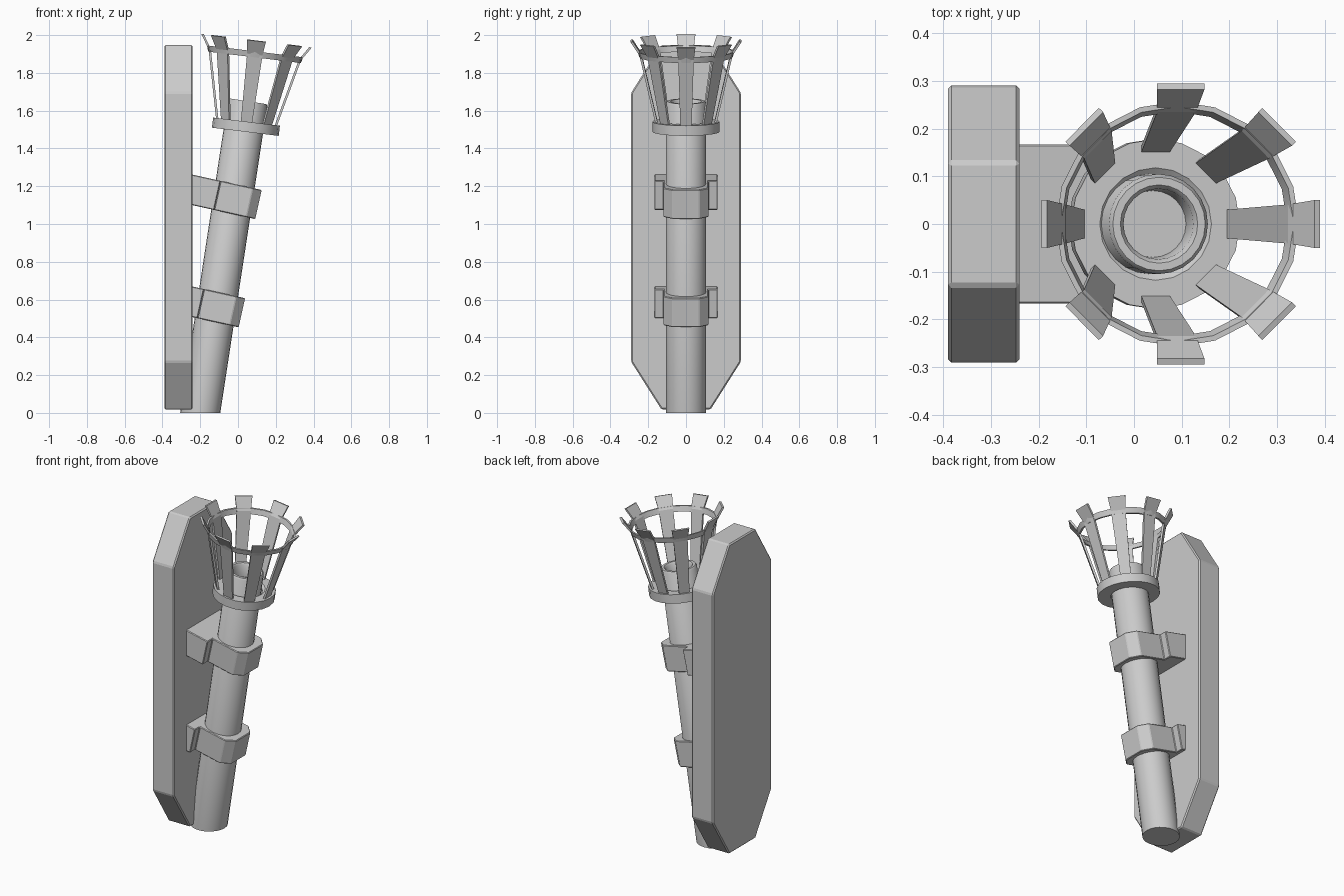
import bpy, bmesh
from math import radians, cos, sin, pi, tan
from mathutils import Matrix, Vector

if "Cube" in bpy.data.objects:
    bpy.data.objects.remove(bpy.data.objects["Cube"])

SHAFT_TILT = radians(8.7)
BASKET_TILT = radians(7)
BASE = Vector((-0.2, 0, 0))


def axis_point(z):
    return Vector((BASE.x + z * tan(SHAFT_TILT), 0, z))


def finish(name, bm, matrix=Matrix(), smooth=None, bevel=0):
    bm.transform(matrix)
    bmesh.ops.recalc_face_normals(bm, faces=bm.faces)
    mesh = bpy.data.meshes.new(name)
    bm.to_mesh(mesh)
    bm.free()
    ob = bpy.data.objects.new(name, mesh)
    bpy.context.collection.objects.link(ob)
    if bevel:
        mod = ob.modifiers.new("Bevel", "BEVEL")
        mod.width, mod.segments = bevel, 1
    if smooth:
        bpy.ops.object.select_all(action="DESELECT")
        ob.select_set(True)
        bpy.context.view_layer.objects.active = ob
        bpy.ops.object.shade_smooth_by_angle(angle=radians(smooth))
    return ob


def prism(points, offset):
    """Extrude a closed polygon along an offset vector."""
    bm = bmesh.new()
    face = bm.faces.new([bm.verts.new(p) for p in points])
    ext = bmesh.ops.extrude_face_region(bm, geom=[face])
    bmesh.ops.translate(bm, vec=offset,
                        verts=[v for v in ext["geom"] if isinstance(v, bmesh.types.BMVert)])
    return bm


def lathe(profile, sides, closed=False):
    """Turn (radius, height) points about z; open profiles get capped ends."""
    bm = bmesh.new()
    rings = [[bm.verts.new((r * cos(2 * pi * i / sides), r * sin(2 * pi * i / sides), h))
              for i in range(sides)] for r, h in profile]
    pairs = list(zip(rings, rings[1:]))
    if closed:
        pairs.append((rings[-1], rings[0]))
    else:
        bm.faces.new(rings[0])
        bm.faces.new(rings[-1])
    for a, b in pairs:
        for i in range(sides):
            j = (i + 1) % sides
            bm.faces.new((a[i], a[j], b[j], b[i]))
    return bm


# Wall plate with clipped corners
half = [(0.13, 0.018), (0.29, 0.27), (0.29, 1.695), (0.13, 1.948)]
outline = half + [(-y, z) for y, z in reversed(half)]
finish("wall_plate", prism([(-0.39, y, z) for y, z in outline], (0.15, 0, 0)), bevel=0.007)

# Leaning shaft with a hollow top, cut level at the bottom
bm = lathe([(0.105, -0.1), (0.105, 1.66), (0.098, 1.669), (0.082, 1.669),
            (0.074, 1.66), (0.07, 1.585)], 24)
bm.transform(Matrix.Translation(BASE) @ Matrix.Rotation(SHAFT_TILT, 4, "Y"))
cut = bmesh.ops.bisect_plane(bm, geom=bm.verts[:] + bm.edges[:] + bm.faces[:],
                             plane_co=(0, 0, 0), plane_no=(0, 0, 1), clear_inner=True)
bmesh.ops.holes_fill(bm, edges=[e for e in bm.edges if e.is_boundary])
finish("shaft", bm, smooth=40)

# Clamps holding the shaft to the plate
for name, z in (("lower_clamp", 0.56), ("upper_clamp", 1.133)):
    centre = axis_point(z)
    back = -0.30 - centre.x
    side = [(back, 0.167), (-0.085, 0.167), (-0.085, 0.118), (0.09, 0.118), (0.138, 0.07)]
    ring = side + [(x, -y) for x, y in reversed(side)]
    finish(name, prism([(x, y, -0.079) for x, y in ring], (0, 0, 0.158)),
           Matrix.Translation(centre) @ Matrix.Rotation(radians(12.5), 4, "Y"), bevel=0.004)

# Basket frame: collar at the foot, hoop near the top
frame = Matrix.Translation(Vector((0.042, 0, 1.515))) @ Matrix.Rotation(BASKET_TILT, 4, "Y")
finish("basket_collar", lathe([(0.103, -0.027), (0.178, -0.027), (0.178, 0.027), (0.118, 0.027),
                               (0.103, 0.015)], 20, closed=True), frame, smooth=30)
finish("basket_hoop", lathe([(0.247, 0.37), (0.257, 0.402), (0.246, 0.402), (0.236, 0.37)],
                            20, closed=True), frame, smooth=30)

# Eight flared blades: (radius, height, half width)
steps = [(0.142, -0.01, 0.029), (0.235, 0.388, 0.041), (0.282, 0.46, 0.05)]
T = 0.012
for k in range(8):
    bm = bmesh.new()
    loops = []
    for r, h, w in steps:
        loops.append([bm.verts.new(p) for p in
                      ((r, -w, h), (r, w, h), (r + T, w, h - 0.003), (r + T, -w, h - 0.003))])
    for a, b in zip(loops, loops[1:]):
        for i in range(4):
            j = (i + 1) % 4
            bm.faces.new((a[i], a[j], b[j], b[i]))
    bm.faces.new(loops[0])
    bm.faces.new(loops[-1])
    finish(f"basket_blade_{k + 1}", bm, frame @ Matrix.Rotation(k * pi / 4, 4, "Z"))
